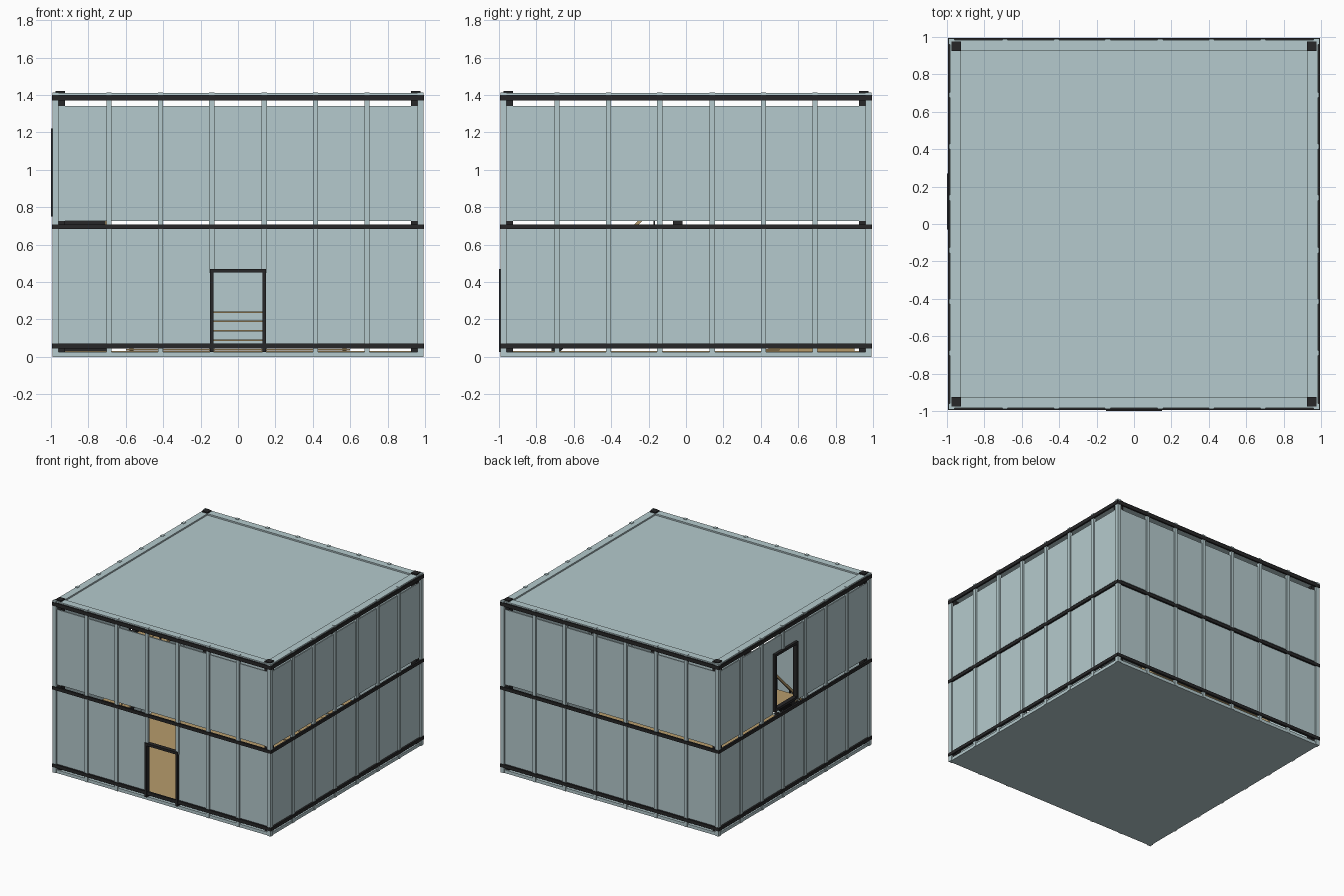
import bpy, bmesh
from mathutils import Vector, Matrix

if "Cube" in bpy.data.objects:
    bpy.data.objects.remove(bpy.data.objects["Cube"])


def material(name, rgb):
    m = bpy.data.materials.new(name)
    m.diffuse_color = (*rgb, 1)
    m.use_nodes = True
    m.node_tree.nodes["Principled BSDF"].inputs["Base Color"].default_value = m.diffuse_color
    return m


GLASS = material("pale glass", (0.46, 0.59, 0.61))
DARK = material("dark steel", (0.02, 0.02, 0.021))
WOOD = material("wood", (0.47, 0.33, 0.15))


def finish(name, bm, mat):
    bmesh.ops.recalc_face_normals(bm, faces=bm.faces)
    me = bpy.data.meshes.new(name)
    bm.to_mesh(me)
    bm.free()
    me.materials.append(mat)
    ob = bpy.data.objects.new(name, me)
    bpy.context.collection.objects.link(ob)
    return ob


def boxes(name, bounds, mat, turn=0):
    """One object from boxes given as (x0, x1, y0, y1, z0, z1), turned about z."""
    bm = bmesh.new()
    for x0, x1, y0, y1, z0, z1 in bounds:
        mtx = (Matrix.Translation(((x0 + x1) / 2, (y0 + y1) / 2, (z0 + z1) / 2))
               @ Matrix.Diagonal((x1 - x0, y1 - y0, z1 - z0, 1)))
        bmesh.ops.create_cube(bm, size=1, matrix=mtx)
    bm.transform(Matrix.Rotation(turn, 4, 'Z'))
    return finish(name, bm, mat)


def extrude_x(name, profile, x0, x1, mat):
    """Extrude a (y, z) profile along x."""
    bm = bmesh.new()
    face = bm.faces.new([bm.verts.new((x0, y, z)) for y, z in profile])
    new = bmesh.ops.extrude_face_region(bm, geom=[face])["geom"]
    bmesh.ops.translate(bm, vec=Vector((x1 - x0, 0, 0)),
                        verts=[v for v in new if isinstance(v, bmesh.types.BMVert)])
    return finish(name, bm, mat)


# Base, floor and roof with a raised rim
boxes("base_slab", [(-0.985, 0.985, -0.985, 0.985, 0, 0.026)], GLASS)
boxes("wood_floor", [(-0.95, 0.95, -0.95, 0.95, 0.026, 0.031)], WOOD)
boxes("roof_panel", [(-0.925, 0.925, -0.925, 0.925, 1.372, 1.398)], GLASS)
R, I = 0.985, 0.925
boxes("roof_rim", [(-R, R, -R, -I, 1.372, 1.41), (-R, R, I, R, 1.372, 1.41),
                   (-R, -I, -I, I, 1.372, 1.41), (I, R, -I, I, 1.372, 1.41)], GLASS)

# Corner columns inside, corner posts outside
corners = [(sx, sy) for sx in (-1, 1) for sy in (-1, 1)]
boxes("corner_columns", [(sx * .95 - .025, sx * .95 + .025, sy * .95 - .025, sy * .95 + .025,
                          0.001, 1.42) for sx, sy in corners], DARK)
boxes("corner_posts", [(sx * .975 - .016, sx * .975 + .016, sy * .975 - .016, sy * .975 + .016,
                        0, 1.413) for sx, sy in corners], GLASS)

# Walls: each is built as the front wall, then turned into place
MULL = [-0.69, -0.415, -0.14, 0.14, 0.415, 0.69]
EDGES = [-0.965] + MULL + [0.965]
LOW, HIGH = (0.05, 0.695), (0.725, 1.34)
HALF_PI = 1.5707963267948966
for side, turn in (("front", 0), ("right", HALF_PI), ("back", 2 * HALF_PI), ("left", -HALF_PI)):
    panels, mullions = [], []
    for i, (a, b) in enumerate(zip(EDGES, EDGES[1:])):
        for z0, z1 in (LOW, HIGH):
            spans = [(a, b, z0, z1)]
            if side == "front" and i == 3 and z0 == LOW[0]:
                continue                                   # open door bay
            if side == "left" and z0 == HIGH[0]:           # upper doorway, -0.27 to 0.03
                if i == 3:
                    spans = [(a, 0.03, 1.2, z1), (0.03, b, z0, z1)]
                elif i == 2:
                    spans = [(a, -0.27, z0, z1), (-0.27, b, 1.2, z1)]
            panels += [(p, q, -0.978, -0.968, r, s) for p, q, r, s in spans]
    for m in MULL:
        z0, z1 = 0, 1.413
        if side == "front" and abs(m) < 0.2:
            z0 = 0.45
        if side == "left" and m == -0.14:
            mullions.append((m - .014, m + .014, -0.99, -0.966, 0, 0.7))
            z0 = 1.2
        mullions.append((m - .014, m + .014, -0.99, -0.966, z0, z1))
    boxes(side + "_glass_panels", panels, GLASS, turn)
    boxes(side + "_mullions", mullions, GLASS, turn)
    beams = []
    for z0, z1 in ((0.045, 0.072), (0.682, 0.708), (1.37, 1.4)):
        if side == "front" and z0 < 0.1:
            beams += [(-0.995, -0.13, -0.995, -0.98, z0, z1), (0.13, 0.995, -0.995, -0.98, z0, z1),
                      (-0.13, 0.13, -0.995, -0.98, z0, z1)]
        else:
            beams.append((-0.995, 0.995, -0.995, -0.98, z0, z1))
    boxes(side + "_beams", beams, DARK, turn)

# Door frames: ground floor front, upper floor left
boxes("front_door_frame", [(-0.15, -0.13, -1, -0.965, 0.026, 0.47),
                           (0.13, 0.15, -1, -0.965, 0.026, 0.47),
                           (-0.13, 0.13, -1, -0.965, 0.45, 0.47)], DARK)
boxes("upper_door_frame", [(-0.27, -0.25, -1, -0.965, 0.75, 1.22),
                           (0.01, 0.03, -1, -0.965, 0.75, 1.22),
                           (-0.25, 0.01, -1, -0.965, 1.2, 1.22),
                           (-0.25, 0.01, -1, -0.965, 0.75, 0.77)], DARK, -HALF_PI)

# Open wooden seating steps at the back
boxes("seating_steps", [(-0.6, 0.6, 0.4 + 0.1 * i, 0.5 + 0.1 * i, 0.035 + 0.05 * i, 0.043 + 0.05 * i)
                        for i in range(5)], WOOD)
for x in (-0.58, 0.56):
    extrude_x("seating_stringer", [(0.42, 0.031), (0.9, 0.031), (0.9, 0.235), (0.8, 0.235)],
              x, x + 0.02, WOOD)

# Staircase along the left wall, rising to the upper door
N, Y0, Y1, Z0, Z1 = 14, -0.72, -0.02, 0.031, 0.74
dy, dz = (Y1 - Y0) / N, (Z1 - Z0) / N
saw = []
for i in range(N):
    saw += [(Y0 + i * dy, Z0 + i * dz), (Y0 + i * dy, Z0 + (i + 1) * dz)]
saw += [(Y1, Z1), (Y1, Z1 - 0.05), (Y0 + dy, Z0)]
extrude_x("stair_body", saw, -0.94, -0.70, DARK)
boxes("stair_treads", [(-0.94, -0.70, Y0 + i * dy - .004, Y0 + (i + 1) * dy,
                        Z0 + (i + 1) * dz, Z0 + (i + 1) * dz + 0.008) for i in range(N)], WOOD)
boxes("landing", [(-0.965, -0.70, Y1, 0.28, 0.73, 0.75)], WOOD)

# Handrails with slim posts
extrude_x("stair_handrail", [(Y0, 0.24), (Y0, 0.265), (Y1, 0.965), (Y1, 0.94)], -0.71, -0.695, WOOD)
boxes("landing_handrail", [(-0.71, -0.695, Y1, 0.28, 0.94, 0.96),
                           (-0.95, -0.71, 0.265, 0.28, 0.94, 0.96)], WOOD)
posts = [(y, Z0 + (y - Y0) * 1.01, 0.245 + (y - Y0)) for y in (-0.7, -0.52, -0.345, -0.17)]
posts += [(y, 0.75, 0.94) for y in (0.0, 0.135, 0.27)]
boxes("rail_posts", [(-0.708, -0.698, y - .005, y + .005, a, b) for y, a, b in posts], DARK)
